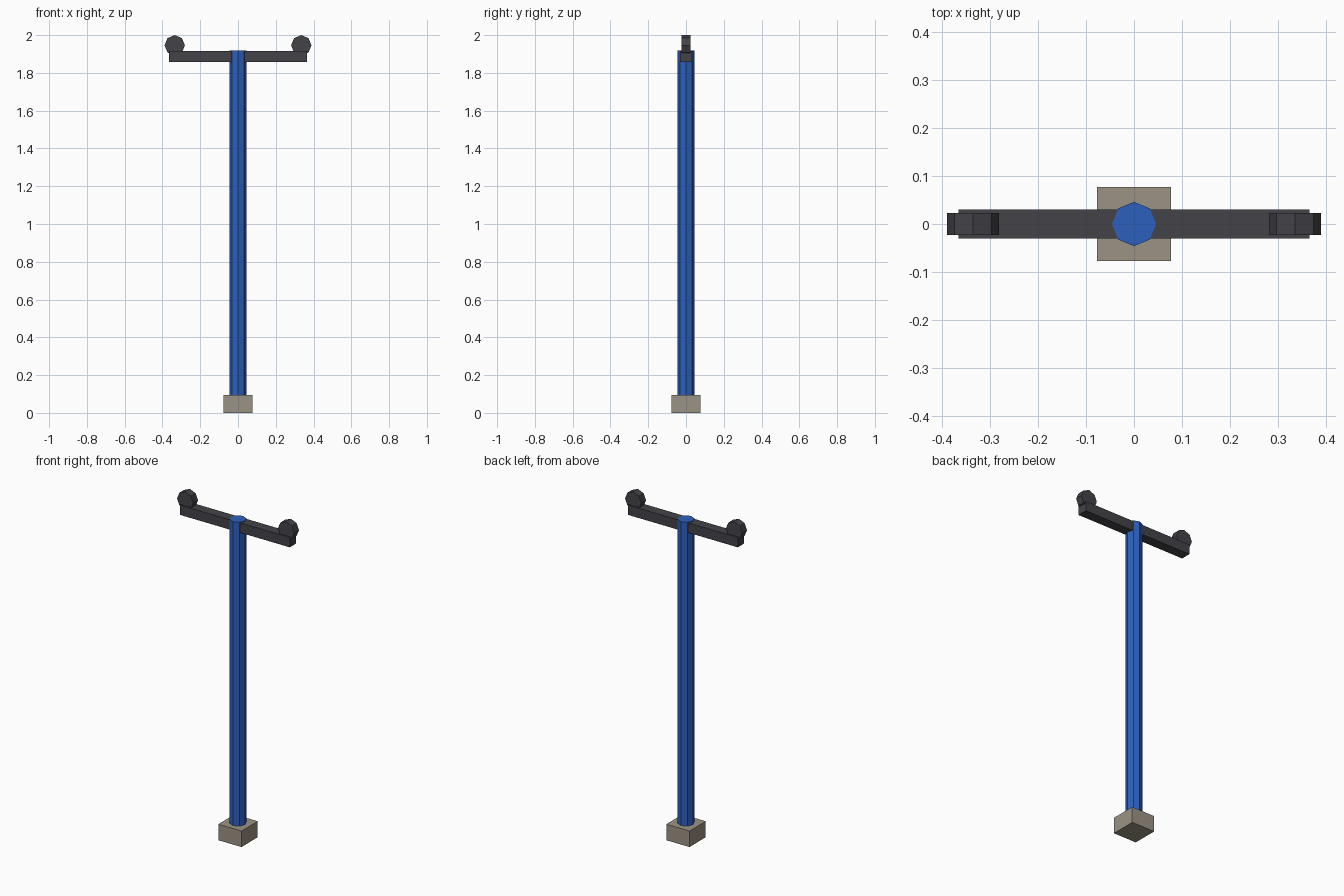
import bpy
import math

cube = bpy.data.objects.get("Cube")
if cube:
    bpy.data.objects.remove(cube, do_unlink=True)


def material(name, rgb):
    mat = bpy.data.materials.new(name)
    mat.use_nodes = True
    mat.diffuse_color = (*rgb, 1)
    mat.node_tree.nodes["Principled BSDF"].inputs["Base Color"].default_value = (*rgb, 1)
    return mat


blue = material("blue paint", (0.026, 0.118, 0.51))
charcoal = material("charcoal metal", (0.056, 0.055, 0.066))
concrete = material("concrete", (0.33, 0.29, 0.23))


def finish(name, mat):
    obj = bpy.context.object
    obj.name = obj.data.name = name
    bpy.ops.object.transform_apply(location=False, rotation=True, scale=True)
    obj.data.materials.append(mat)


def box(name, mat, size, bottom):
    bpy.ops.mesh.primitive_cube_add(size=1, location=(0, 0, bottom + size[2] / 2))
    bpy.context.object.scale = size
    finish(name, mat)


def octagon(name, mat, radius, depth, location, tilt=0):
    bpy.ops.mesh.primitive_cylinder_add(vertices=8, radius=radius, depth=depth,
                                        location=location, rotation=(tilt, 0, 0))
    finish(name, mat)


# Footing, pole and cross arm
box("footing", concrete, (0.154, 0.154, 0.096), 0)
pole_bottom, pole_top = 0.09, 1.919
octagon("pole", blue, 0.046, pole_top - pole_bottom,
        (0, 0, (pole_bottom + pole_top) / 2))
box("cross_arm", charcoal, (0.73, 0.061, 0.059), 1.857)

# Upright eight-sided discs near the arm ends
for side, name in ((1, "left_disc"), (-1, "right_disc")):
    octagon(name, charcoal, 0.054, 0.045, (side * 0.335, 0, 1.946), math.pi / 2)
